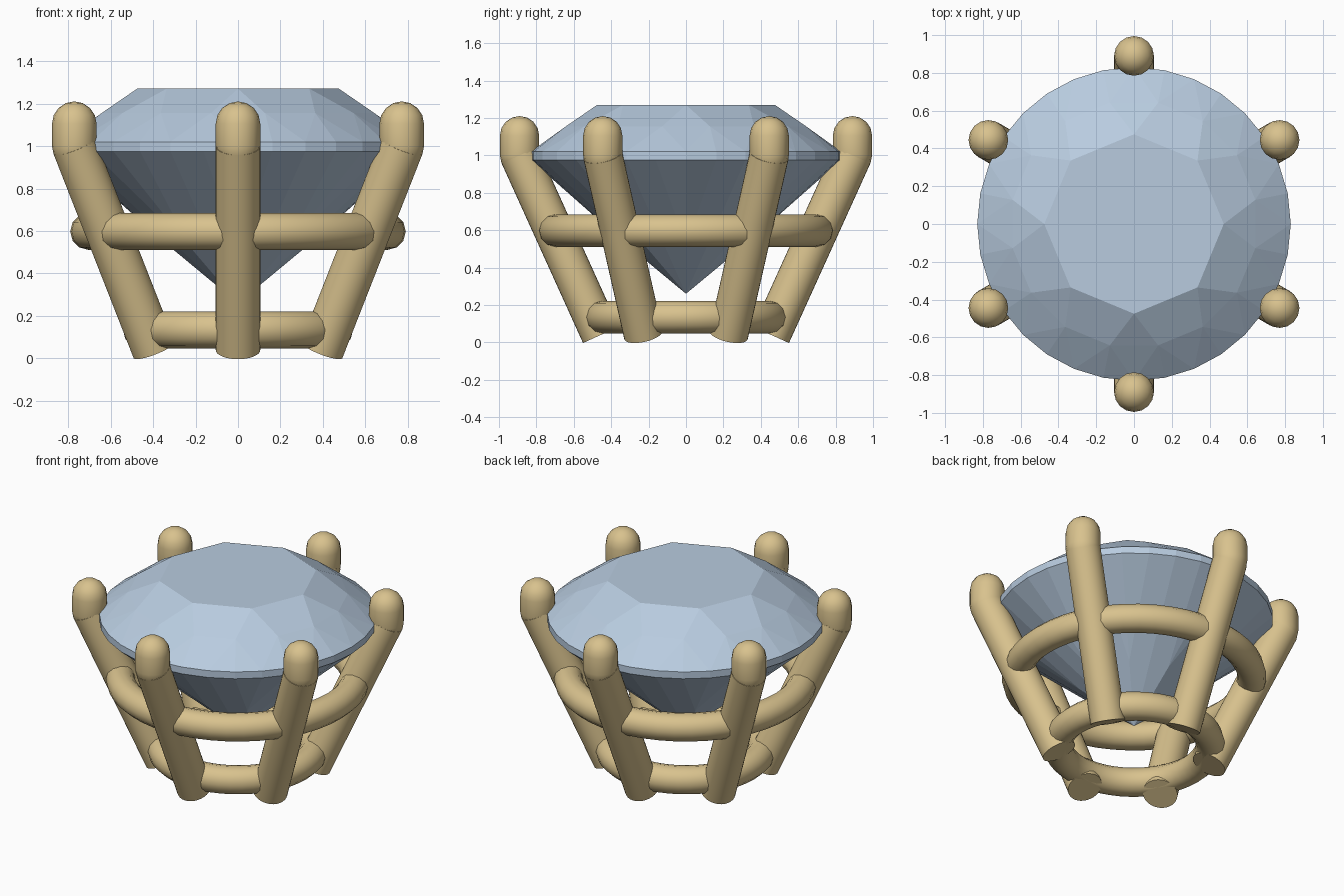
import bpy
import bmesh
from math import pi, cos, sin, radians
from mathutils import Vector

cube = bpy.data.objects.get("Cube")
if cube:
    bpy.data.objects.remove(cube)


def make_material(name, color):
    mat = bpy.data.materials.new(name)
    mat.use_nodes = True
    mat.diffuse_color = color
    mat.node_tree.nodes["Principled BSDF"].inputs["Base Color"].default_value = color
    return mat


gold = make_material("warm_gold", (0.69, 0.54, 0.27, 1))
ice_blue = make_material("ice_blue", (0.48, 0.60, 0.74, 1))


def finish(name, mat, smooth=True):
    obj = bpy.context.object
    obj.name = name
    obj.data.materials.append(mat)
    if smooth:
        bpy.ops.object.shade_smooth_by_angle(angle=radians(40))
    return obj


def circle(radius, z, count, offset=0.0):
    return [(radius * cos(offset + 2 * pi * i / count),
             radius * sin(offset + 2 * pi * i / count), z) for i in range(count)]


def rod(name, start, end, radius):
    start, end = Vector(start), Vector(end)
    axis = end - start
    bpy.ops.mesh.primitive_cylinder_add(
        vertices=32, radius=radius, depth=axis.length, location=(start + end) / 2,
        rotation=axis.to_track_quat('Z', 'Y').to_euler())
    return finish(name, gold)


# Faceted stone: table, star ring, girdle, pavilion ring and culet
points = circle(0.475, 1.27, 8)
points += circle(0.655, 1.155, 16, pi / 16)
points += circle(0.83, 1.02, 32) + circle(0.83, 0.975, 32)
points += circle(0.32, 0.525, 8) + [(0, 0, 0.26)]
bm = bmesh.new()
for p in points:
    bm.verts.new(p)
bmesh.ops.convex_hull(bm, input=bm.verts)
bmesh.ops.dissolve_limit(bm, angle_limit=radians(0.5), verts=bm.verts, edges=bm.edges)
bmesh.ops.recalc_face_normals(bm, faces=bm.faces)
mesh = bpy.data.meshes.new("gemstone")
bm.to_mesh(mesh)
bm.free()
stone = bpy.data.objects.new("gemstone", mesh)
bpy.context.collection.objects.link(stone)
mesh.materials.append(ice_blue)

# Two rings that tie the prongs together
for name, radius, z in (("lower_ring", 0.455, 0.135), ("upper_ring", 0.703, 0.598)):
    bpy.ops.mesh.primitive_torus_add(major_radius=radius, minor_radius=0.087,
                                     major_segments=48, minor_segments=12,
                                     location=(0, 0, z))
    finish(name, gold)

# Six leaning prongs, each with an upright rounded tip
thickness = 0.105
for i in range(6):
    angle = pi / 6 + i * pi / 3
    out = Vector((cos(angle), sin(angle), 0))
    up = Vector((0, 0, 1))
    tip = out * 0.89 + up
    rod(f"prong_{i + 1}", out * 0.455 + up * 0.04, tip, thickness)
    bpy.ops.mesh.primitive_uv_sphere_add(segments=16, ring_count=8,
                                         radius=thickness, location=tip)
    cap = finish(f"prong_tip_{i + 1}", gold)
    # Stretch the upper half into a short upright capsule
    bm = bmesh.new()
    bm.from_mesh(cap.data)
    middle = [e for e in bm.edges if all(abs(v.co.z) < 0.001 for v in e.verts)]
    bmesh.ops.split_edges(bm, edges=middle)
    upper = [f for f in bm.faces if f.calc_center_median().z > 0]
    bmesh.ops.translate(bm, vec=up * thickness, verts=list({v for f in upper for v in f.verts}))
    bmesh.ops.bridge_loops(bm, edges=[e for e in bm.edges if e.is_boundary])
    bmesh.ops.recalc_face_normals(bm, faces=bm.faces)
    for f in bm.faces:
        f.smooth = True
    bm.to_mesh(cap.data)
    bm.free()
